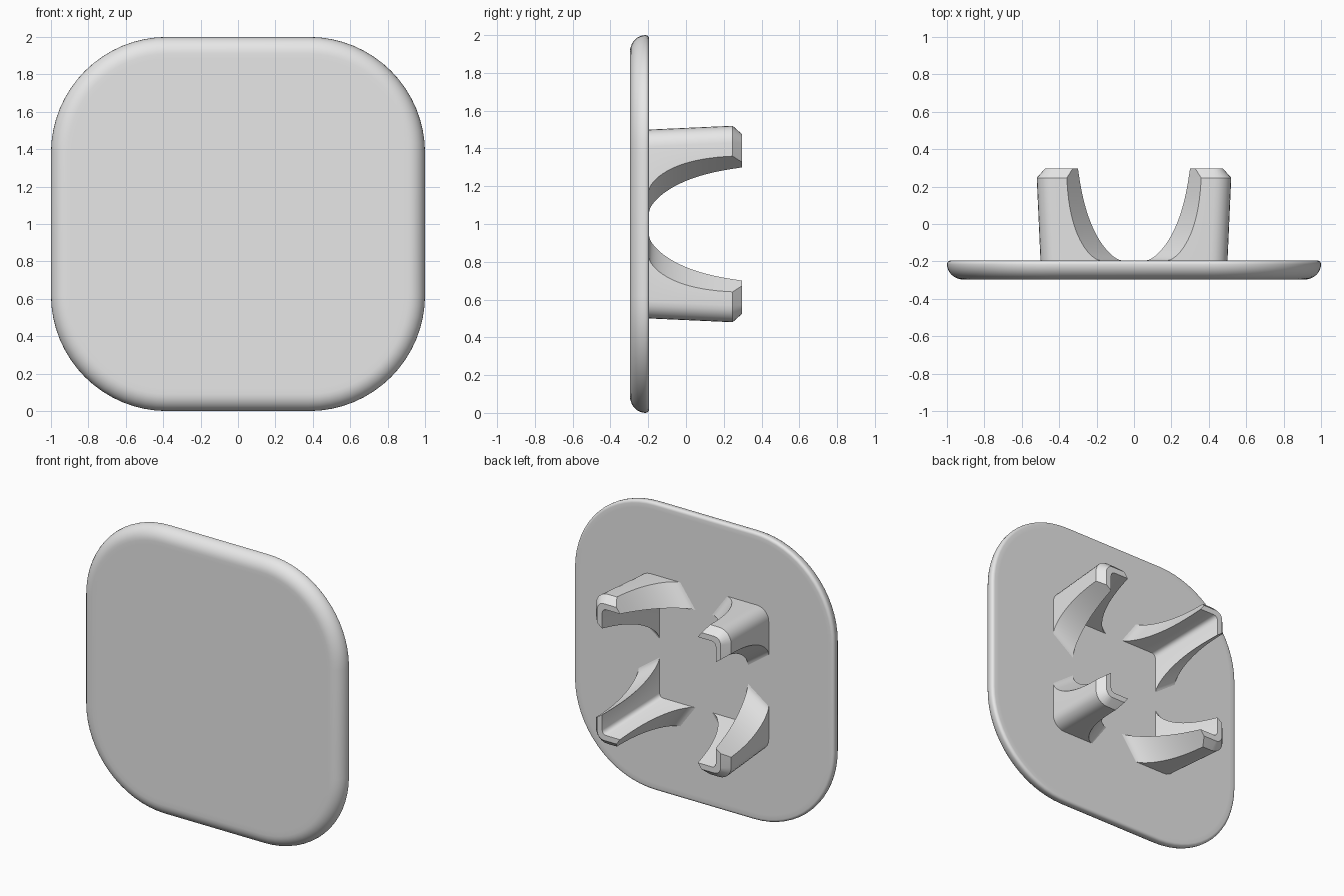
import bpy, bmesh, math

if "Cube" in bpy.data.objects:
    bpy.data.objects.remove(bpy.data.objects["Cube"])

grey = bpy.data.materials.new("light_grey")
grey.diffuse_color = (0.8, 0.8, 0.8, 1)
grey.use_nodes = True
grey.node_tree.nodes["Principled BSDF"].inputs["Base Color"].default_value = grey.diffuse_color

BACK = -0.195   # rear face of the plate
TIP = 0.297     # free end of the clips


def finish(bm, name):
    bmesh.ops.recalc_face_normals(bm, faces=bm.faces)
    me = bpy.data.meshes.new(name)
    bm.to_mesh(me)
    bm.free()
    me.materials.append(grey)
    ob = bpy.data.objects.new(name, me)
    bpy.context.collection.objects.link(ob)
    bpy.ops.object.select_all(action='DESELECT')
    bpy.context.view_layer.objects.active = ob
    ob.select_set(True)
    bpy.ops.object.shade_smooth_by_angle(angle=math.radians(30))
    return ob


def loft(bm, rings):
    """Skin closed rings of 3D points and cap both ends."""
    vs = [[bm.verts.new(p) for p in ring] for ring in rings]
    for a, b in zip(vs, vs[1:]):
        for i in range(len(a)):
            j = (i + 1) % len(a)
            bm.faces.new((a[i], a[j], b[j], b[i]))
    bm.faces.new(vs[0])
    bm.faces.new(vs[-1])


# Plate: rounded square, large round on the front edge, small one behind
def square(inset, y, half=1.0, radius=0.62, n=16):
    c, r = half - radius, radius - inset
    ring = []
    for q in range(4):
        mid = math.pi / 4 + q * math.pi / 2
        cx, cz = math.copysign(c, math.cos(mid)), math.copysign(c, math.sin(mid))
        for k in range(n + 1):
            a = (q + k / n) * math.pi / 2
            ring.append((cx + r * math.cos(a), y, 1 + cz + r * math.sin(a)))
    return ring


steps = [(0.12, -TIP)]
for k in range(9):
    a = k / 8 * math.pi / 2
    steps.append((0.09 * (1 - math.sin(a)), -0.215 - 0.082 * math.cos(a)))
for k in range(1, 5):
    a = k / 4 * math.pi / 2
    steps.append((0.02 * (1 - math.cos(a)), -0.215 + 0.02 * math.sin(a)))
steps.append((0.05, BACK))
bm = bmesh.new()
loft(bm, [square(i, y) for i, y in steps])
finish(bm, "plate")


# Clips: four L-shaped corners of a drafted square tube with arched gaps
def interp(table, y):
    for (y0, v0), (y1, v1) in zip(table, table[1:]):
        if y <= y1:
            return v0 + (v1 - v0) * (y - y0) / (y1 - y0)
    return table[-1][1]


OUTER = [(BACK, 0.50), (0.247, 0.52), (TIP, 0.475)]
INNER = [(BACK, 0.34), (TIP, 0.437)]


def gap(y, r):
    """Half width of the arch at height y, flaring outward with distance r."""
    t = (TIP - y) / (TIP - BACK)
    arch = 0.18 + 0.165 * (1 - t ** 2.6) ** 0.62
    return arch + 0.72 * (r - 0.5)


def fillet(r, rad, n=6):
    c = r - rad
    return [(c + rad * math.sin(k / n * math.pi / 2), c + rad * math.cos(k / n * math.pi / 2))
            for k in range(n + 1)]


def section(y, sx, sz):
    o, i = interp(OUTER, y), interp(INNER, y)
    go, gi = gap(y, o), gap(y, i)
    rad = 0.09 if y < 0.25 else 0.05
    pts = [(go, o)] + fillet(o, rad) + [(o, go), (i, gi)]
    pts += fillet(i, 0.03, 4)[::-1] + [(gi, i)]
    return [(sx * u, y, 1 + sz * v) for u, v in pts]


levels = [BACK + (0.247 - BACK) * (k / 18) ** 1.7 for k in range(19)] + [TIP]
for sx, side in ((-1, "left"), (1, "right")):
    for sz, level in ((-1, "lower"), (1, "upper")):
        bm = bmesh.new()
        loft(bm, [section(y, sx, sz) for y in levels])
        finish(bm, f"{level}_{side}_clip")
